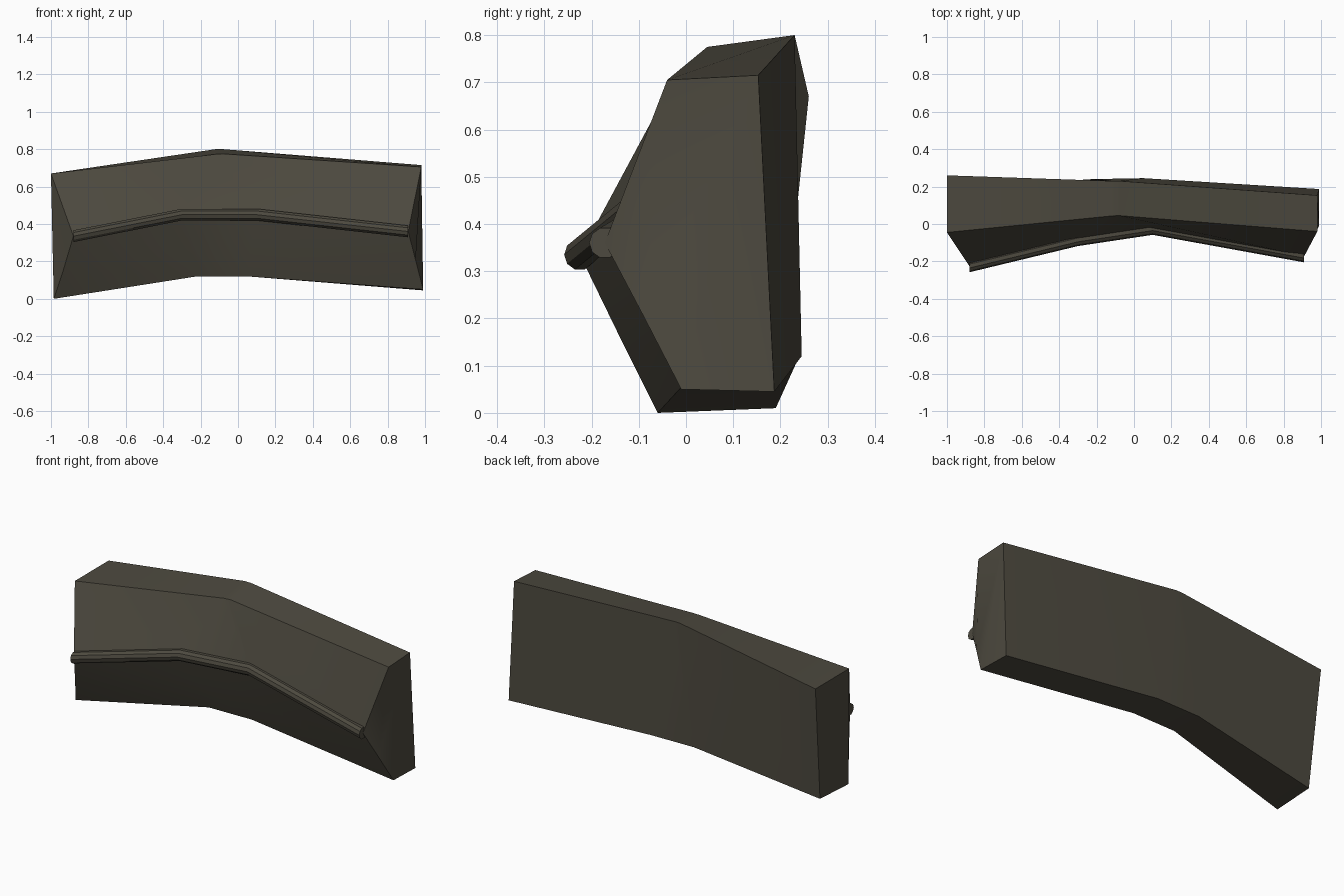
import bpy, bmesh, math
from mathutils import Vector

if "Cube" in bpy.data.objects:
    bpy.data.objects.remove(bpy.data.objects["Cube"])

mat = bpy.data.materials.new("dark olive grey")
mat.diffuse_color = (0.075, 0.068, 0.05, 1)
mat.use_nodes = True
mat.node_tree.nodes["Principled BSDF"].inputs["Base Color"].default_value = mat.diffuse_color

# Cross-sections from left to right:
# back bottom, back top, front top, ridge, lower front, front bottom
sections = [
    [(-.98, .19, .01), (-1, .26, .67), (-1, -.045, .67),
     (-.88, -.225, .335), (-.935, -.135, .15), (-.985, -.06, 0)],
    [(-.22, .24, .12), (-.12, .23, .80), (-.12, .043, .773),
     (-.3, -.085, .45), (-.25, -.02, .27), (-.22, .05, .12)],
    [(.05, .245, .12), (-.08, .23, .80), (-.08, .045, .775),
     (.1, -.025, .45), (.07, .015, .27), (.05, .055, .12)],
    [(.99, .187, .045), (.98, .153, .715), (.98, -.04, .705),
     (.91, -.172, .36), (.95, -.09, .205), (.99, -.01, .05)],
]


def finish(bm, name):
    bmesh.ops.recalc_face_normals(bm, faces=bm.faces[:])
    me = bpy.data.meshes.new(name)
    bm.to_mesh(me)
    bm.free()
    me.materials.append(mat)
    ob = bpy.data.objects.new(name, me)
    bpy.context.collection.objects.link(ob)
    bpy.ops.object.select_all(action='DESELECT')
    ob.select_set(True)
    bpy.context.view_layer.objects.active = ob
    bpy.ops.object.shade_smooth_by_angle(angle=math.radians(30))


def loft(rings, name):
    bm = bmesh.new()
    rows = [[bm.verts.new(p) for p in ring] for ring in rings]
    n = len(rows[0])
    for a, b in zip(rows, rows[1:]):
        for i in range(n):
            j = (i + 1) % n
            bm.faces.new((a[i], a[j], b[j], b[i]))
    for row in (rows[0], rows[-1]):
        bm.faces.new(row)
    # bent end caps are split into triangles
    bmesh.ops.triangulate(bm, faces=[f for f in bm.faces if len(f.verts) > 4])
    finish(bm, name)


# Bent armour-like slab
loft(sections, "bent_slab")

# Round bead following the front ridge
path = [Vector(s[3]) for s in sections]
rings = []
for p in path:
    rings.append([(p.x, p.y + .033 * math.cos(a), p.z + .033 * math.sin(a))
                  for a in (math.tau * k / 10 for k in range(10))])
loft(rings, "ridge_bead")
